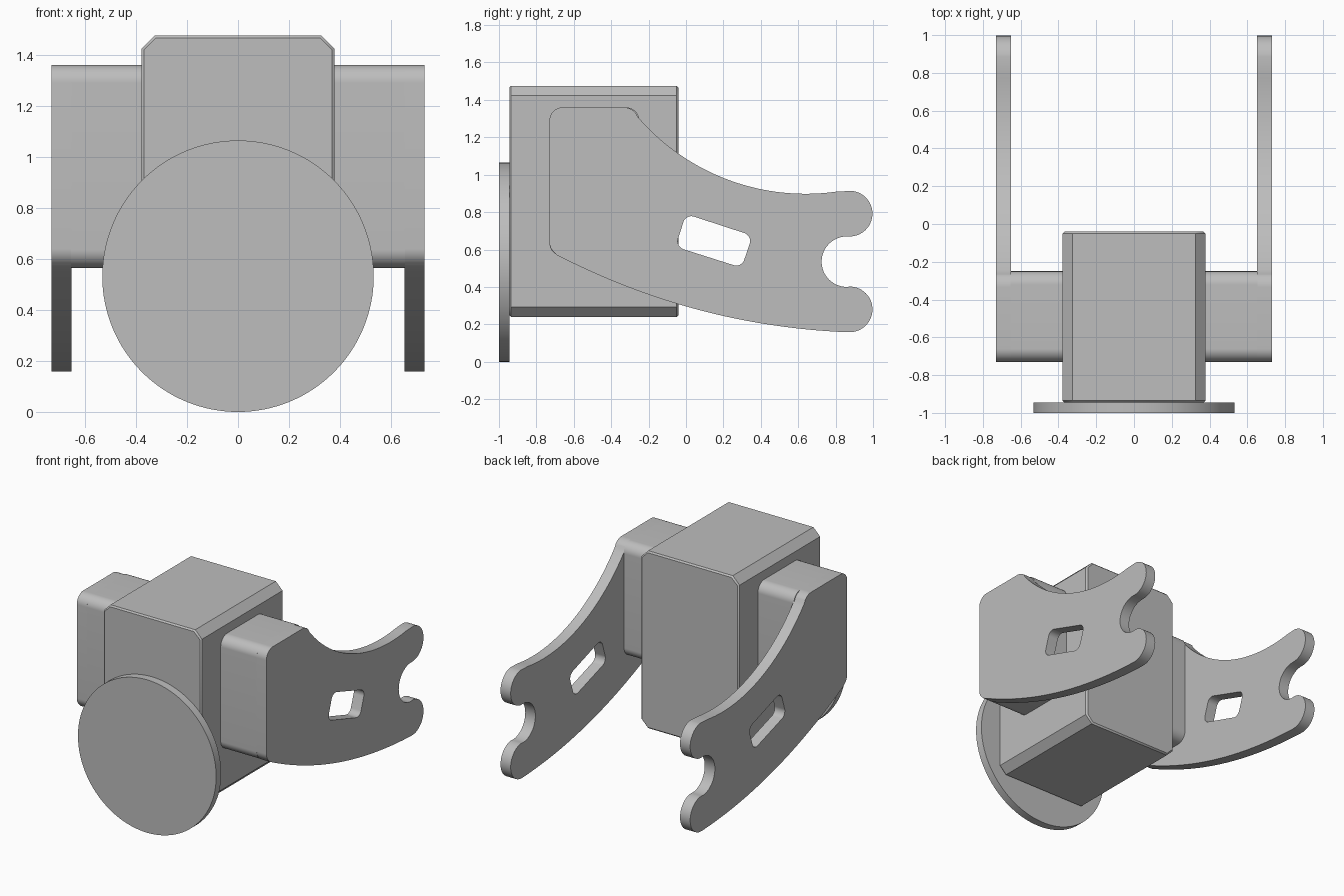
import bpy, bmesh, math
from mathutils import Vector, Matrix

if "Cube" in bpy.data.objects:
    bpy.data.objects.remove(bpy.data.objects["Cube"], do_unlink=True)

grey = bpy.data.materials.new("light grey")
grey.use_nodes = True
grey.diffuse_color = (0.51, 0.51, 0.51, 1)
grey.node_tree.nodes["Principled BSDF"].inputs["Base Color"].default_value = grey.diffuse_color

# Profile frames: extrude along x (profile in y, z) or along -y (profile in x, z)
ALONG_X = Matrix(((0, 0, 1), (1, 0, 0), (0, 1, 0))).to_4x4()
ALONG_Y = Matrix(((1, 0, 0), (0, 0, -1), (0, 1, 0))).to_4x4()


def arc(centre, radius, start, end, steps=24):
    """Points on a circle between two angles in degrees."""
    angles = [math.radians(start + (end - start) * i / steps) for i in range(steps + 1)]
    return [(centre[0] + radius * math.cos(a), centre[1] + radius * math.sin(a)) for a in angles]


def sweep(a, mid, b, steps=32):
    """Curve from a to b that passes through mid halfway."""
    a, mid, b = Vector(a), Vector(mid), Vector(b)
    handle = 2 * mid - (a + b) / 2
    return [tuple(a * (1 - t) ** 2 + handle * 2 * t * (1 - t) + b * t * t)
            for t in (i / steps for i in range(steps + 1))]


def rounded(corners, radius, steps=10):
    """Polygon with every corner rounded."""
    pts = []
    for i, corner in enumerate(corners):
        c = Vector(corner)
        u = (Vector(corners[i - 1]) - c).normalized()
        v = (Vector(corners[(i + 1) % len(corners)]) - c).normalized()
        half = u.angle(v) / 2
        centre = c + (u + v).normalized() * radius / math.sin(half)
        p, q = (c + d * radius / math.tan(half) - centre for d in (u, v))
        for k in range(steps + 1):
            d = p.lerp(q, k / steps).normalized() * radius
            pts.append(tuple(centre + d))
    return pts


def prism(name, loops, low, high, frame, bevel=0):
    """Fill the outline (further loops are holes) and extrude it."""
    bm = bmesh.new()
    for loop in loops:
        verts = [bm.verts.new((p[0], p[1], low)) for p in loop]
        for i, v in enumerate(verts):
            bm.edges.new((verts[i - 1], v))
    bmesh.ops.triangle_fill(bm, edges=bm.edges[:], use_beauty=True)
    top = bmesh.ops.extrude_face_region(bm, geom=bm.faces[:], use_keep_orig=True)
    bmesh.ops.translate(bm, vec=(0, 0, high - low),
                        verts=[g for g in top["geom"] if isinstance(g, bmesh.types.BMVert)])
    bmesh.ops.transform(bm, matrix=frame, verts=bm.verts[:])
    bmesh.ops.recalc_face_normals(bm, faces=bm.faces[:])
    mesh = bpy.data.meshes.new(name)
    bm.to_mesh(mesh)
    bm.free()
    mesh.materials.append(grey)
    obj = bpy.data.objects.new(name, mesh)
    bpy.context.collection.objects.link(obj)
    bpy.ops.object.select_all(action="DESELECT")
    obj.select_set(True)
    bpy.context.view_layer.objects.active = obj
    bpy.ops.object.shade_smooth_by_angle(angle=math.radians(30))
    if bevel:
        mod = obj.modifiers.new("rim", "BEVEL")
        mod.width = bevel
        mod.segments = 1
        mod.limit_method = "ANGLE"
        mod.angle_limit = math.radians(60)
    return obj


# Central housing with chamfered long edges
w, bottom, top, c = 0.378, 0.24, 1.475, 0.052
housing = [(-w + c, bottom), (w - c, bottom), (w, bottom + c), (w, top - c),
           (w - c, top), (-w + c, top), (-w, top - c), (-w, bottom + c)]
prism("housing", [housing], 0.04, 0.945, ALONG_Y, bevel=0.01)

# Round front plate
prism("front_disc", [arc((0, 0.532), 0.532, 0, 360, 128)[:-1]], 0.945, 1.0, ALONG_Y)

# Side arm outline: shoulder, concave top, two hook tips with a notch, curved underside
arm = arc((-0.66, 1.29), 0.07, 180, 90, 10)
arm += arc((-0.335, 1.27), 0.09, 90, 42, 10)
arm += arc((0.64, 2.083), 1.185, 220.5, 278, 40)
arm += arc((0.875, 0.792), 0.122, 85, -90)
arm += arc((0.86, 0.535), 0.135, 90, 270)
arm += arc((0.875, 0.28), 0.122, 90, -92)
arm += sweep((0.86, 0.158), (0.065, 0.278), (-0.69, 0.57))
arm += arc((-0.655, 0.64), 0.075, 235, 180, 8)
slot = rounded([(0, 0.79), (0.355, 0.674), (0.297, 0.503), (-0.056, 0.615)], 0.045)
block = rounded([(-0.73, 0.565), (-0.25, 0.565), (-0.25, 1.36), (-0.73, 1.36)], 0.07)

for side, s in (("left", 1), ("right", -1)):
    for part, loops, inner, outer in (("arm", [arm, slot], 0.652, 0.73),
                                      ("mount_block", [block], 0.37, 0.655)):
        low, high = sorted((s * inner, s * outer))
        prism(side + "_" + part, loops, low, high, ALONG_X)
